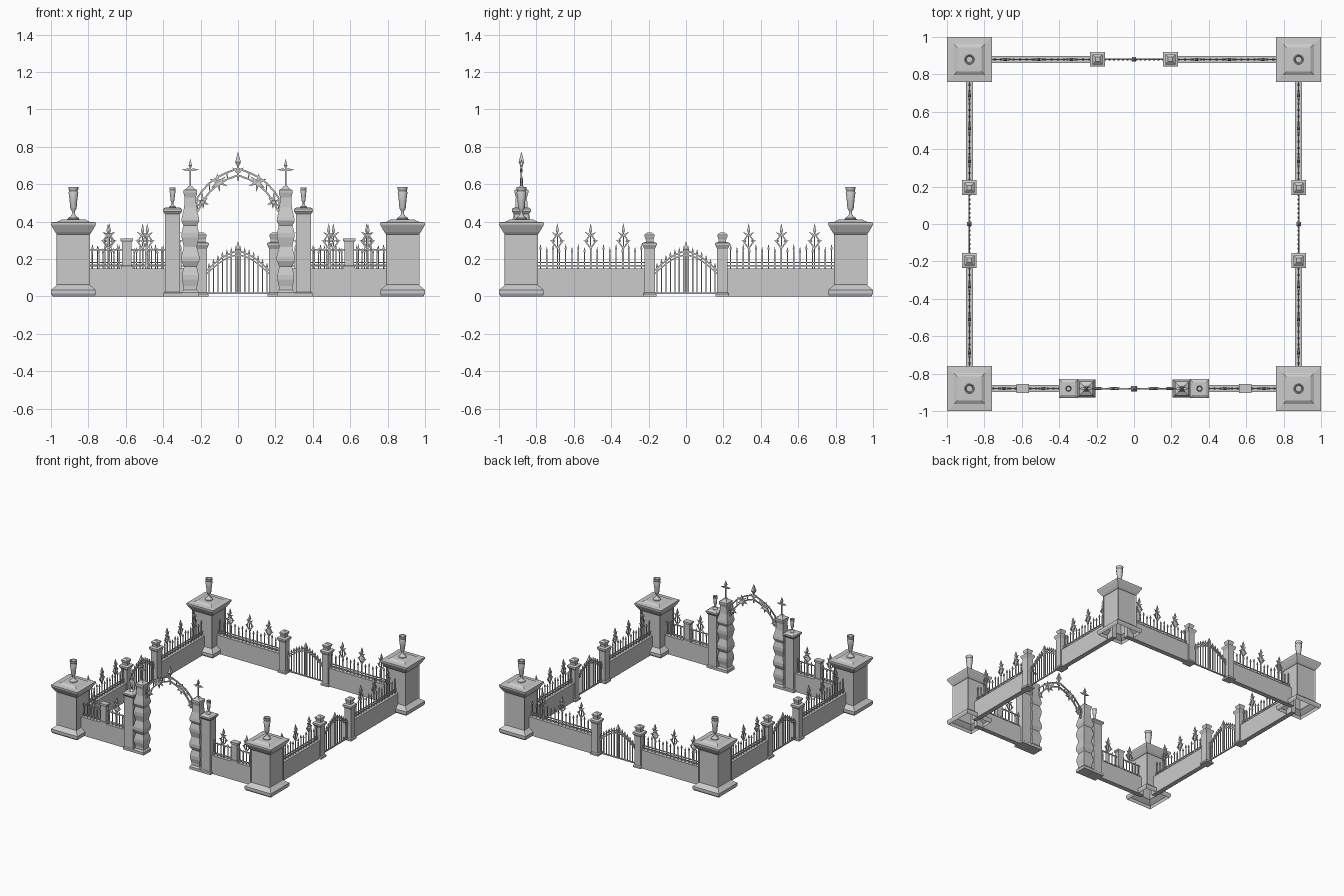
import bpy, bmesh, math
from mathutils import Vector, Matrix

if "Cube" in bpy.data.objects:
    bpy.data.objects.remove(bpy.data.objects["Cube"])

E = 0.88  # distance of each fence line from the centre


def finish(bm, name, smooth=False):
    bmesh.ops.recalc_face_normals(bm, faces=bm.faces[:])
    me = bpy.data.meshes.new(name)
    bm.to_mesh(me)
    bm.free()
    ob = bpy.data.objects.new(name, me)
    bpy.context.collection.objects.link(ob)
    if smooth:
        for p in me.polygons:
            p.use_smooth = True
        me.set_sharp_from_angle(angle=math.radians(35))
    return ob


def copy(ob, name, loc=(0, 0, 0), rot=0, scale=1):
    o = bpy.data.objects.new(name, ob.data)
    o.location, o.rotation_euler, o.scale = loc, (0, 0, rot), (scale,) * 3
    bpy.context.collection.objects.link(o)
    return o


def stack(bm, prof, cx=0, cy=0, n=4, sy=1, cap_bottom=True):
    """Rings of (half width, z); four sides gives a square pier."""
    k = math.sqrt(2) if n == 4 else 1
    rings = []
    for r, z in prof:
        rings.append([bm.verts.new((cx + k * r * math.cos(math.pi / 4 + 2 * math.pi * i / n),
                                    cy + sy * k * r * math.sin(math.pi / 4 + 2 * math.pi * i / n), z))
                      for i in range(n)])
    bands = []
    for a, b in zip(rings, rings[1:]):
        bands.append([bm.faces.new((a[i], a[(i + 1) % n], b[(i + 1) % n], b[i])) for i in range(n)])
    bm.faces.new(rings[-1])
    if cap_bottom:
        bm.faces.new(rings[0][::-1])
    return bands


def box(bm, x0, x1, y0, y1, z0, z1):
    m = Matrix.Translation(((x0 + x1) / 2, (y0 + y1) / 2, (z0 + z1) / 2)) @ \
        Matrix.Diagonal((abs(x1 - x0), y1 - y0, z1 - z0, 1))
    bmesh.ops.create_cube(bm, size=1, matrix=m)


def rod(bm, p, q, w=0.006, prof=((0, 1), (1, 1))):
    """Square rod from p to q in the fence plane (x, z), width varied by prof."""
    a, b = Vector((p[0], -E, p[1])), Vector((q[0], -E, q[1]))
    s = (b - a).normalized().cross(Vector((0, 1, 0)))
    t = Vector((0, 1, 0))
    rings = []
    for f, k in prof:
        c, h = a.lerp(b, f), w * k / 2
        rings.append([bm.verts.new(c + s * h * i + t * h * j)
                      for i, j in ((-1, -1), (1, -1), (1, 1), (-1, 1))])
    for r0, r1 in zip(rings, rings[1:]):
        for i in range(4):
            bm.faces.new((r0[i], r0[(i + 1) % 4], r1[(i + 1) % 4], r1[i]))
    bm.faces.new(rings[0][::-1])
    bm.faces.new(rings[-1])


def spear(bm, p, q, w=0.014):
    rod(bm, p, q, w, ((0, 0.3), (0.3, 1), (1, 0.05)))


def path(bm, pts, w=0.006):
    for p, q in zip(pts, pts[1:]):
        rod(bm, p, q, w)


def picket(bm, x, z0, z1, tip=0.035):
    rod(bm, (x, z0), (x, z1 - tip))
    spear(bm, (x, z1 - tip), (x, z1), 0.011)


def ornament(bm, x):
    # diamond frame with side leaves and a tall spike
    c, w, h = 0.295, 0.028, 0.038
    path(bm, [(x, c - h), (x + w, c), (x, c + h), (x - w, c), (x, c - h)], 0.007)
    rod(bm, (x, 0.15), (x, 0.35))
    spear(bm, (x, 0.335), (x, 0.39), 0.017)
    for s in (-1, 1):
        spear(bm, (x, c + h - 0.01), (x + s * 0.03, c + h + 0.012), 0.011)
        spear(bm, (x + s * 0.012, c), (x + s * 0.04, c + 0.004), 0.012)


def railing(bm, x0, x1, n, rails, top=0.28):
    for z in rails:
        rod(bm, (x0, z), (x1, z), 0.007)
    for i in range(n):
        picket(bm, x0 + (x1 - x0) * (i + 0.5) / n, 0.15, top - 0.015 * (i % 2))


# corner piers with recessed panels
bm = bmesh.new()
bands = stack(bm, [(0.112, 0), (0.12, 0.015), (0.12, 0.035), (0.095, 0.055), (0.09, 0.06), (0.09, 0.335),
                   (0.098, 0.345), (0.118, 0.38), (0.12, 0.385), (0.12, 0.396), (0.083, 0.4),
                   (0.064, 0.412), (0.03, 0.413)], cap_bottom=False)
bmesh.ops.inset_individual(bm, faces=bands[4], thickness=0.02)
bmesh.ops.inset_individual(bm, faces=bands[4], thickness=0.004, depth=-0.006)
pier = finish(bm, "corner_pier_1")

# urn finials
bm = bmesh.new()
stack(bm, [(0.03, 0), (0.03, 0.008), (0.018, 0.016), (0.008, 0.03), (0.008, 0.045), (0.015, 0.055), (0.018, 0.065),
           (0.021, 0.1), (0.027, 0.145), (0.023, 0.153), (0.028, 0.165), (0.028, 0.174), (0.022, 0.174),
           (0.017, 0.145)], n=12)
urn = finish(bm, "corner_urn_1", True)
spots = [(-E, -E), (E, -E), (E, E), (-E, E)]
for i, (x, y) in enumerate(spots):
    if i == 0:
        pier.location, urn.location = (x, y, 0), (x, y, 0.411)
    else:
        copy(pier, f"corner_pier_{i + 1}", (x, y, 0))
        copy(urn, f"corner_urn_{i + 1}", (x, y, 0.411))

# one gated side: low walls, gate posts, railings and an arched gate
wall, posts, rail, gate = (bmesh.new() for _ in range(4))
for s in (-1, 1):
    box(wall, s * 0.2, s * 0.82, -E - 0.019, -E + 0.019, 0, 0.15)
    stack(posts, [(0.036, 0), (0.036, 0.014), (0.028, 0.02), (0.028, 0.255), (0.039, 0.275), (0.039, 0.286),
                  (0.02, 0.292), (0.02, 0.305), (0.027, 0.322), (0.027, 0.33), (0.012, 0.342)], s * 0.195, -E)
    railing(rail, s * 0.222, s * 0.795, 17, (0.165, 0.182))
    for x in (0.335, 0.51, 0.688):
        ornament(rail, s * x)


def crown(x, z=0.24):
    return z - 0.1 * (abs(x) / 0.165) ** 1.7


xs = [-0.165 + 0.33 * i / 12 for i in range(13)]
path(gate, [(x, crown(x)) for x in xs], 0.008)
path(gate, [(x, crown(x, 0.222)) for x in xs], 0.007)
rod(gate, (-0.165, 0.018), (0.165, 0.018), 0.009)
for i in range(14):
    x = -0.155 + 0.31 * i / 13
    picket(gate, x, 0.018, crown(x) + 0.03, 0.03)
rod(gate, (0, 0.018), (0, 0.25), 0.01)
spear(gate, (0, 0.235), (0, 0.295), 0.024)

for b, name in ((wall, "low_wall"), (posts, "gate_posts"), (rail, "railing"), (gate, "arched_gate")):
    ob = finish(b, name + "_right")
    ob.rotation_euler.z = math.pi / 2
    copy(ob, name + "_back", rot=math.pi)
    copy(ob, name + "_left", rot=-math.pi / 2)

# front side: walls, short posts, railings, piers and carved columns
wall, posts, rail, piers, cols, cross = (bmesh.new() for _ in range(6))
for s in (-1, 1):
    box(wall, s * 0.34, s * 0.82, -E - 0.019, -E + 0.019, 0, 0.15)
    stack(posts, [(0.031, 0.15), (0.031, 0.162), (0.026, 0.166), (0.026, 0.29), (0.033, 0.298), (0.033, 0.31)],
          s * 0.595, -E, sy=0.72)
    railing(rail, s * 0.62, s * 0.795, 6, (0.168, 0.25), 0.275)
    railing(rail, s * 0.385, s * 0.57, 6, (0.168, 0.25), 0.275)
    for x in (0.695, 0.485):
        ornament(rail, s * x)
    stack(piers, [(0.047, 0), (0.047, 0.018), (0.04, 0.024), (0.04, 0.44), (0.051, 0.455), (0.051, 0.468),
                  (0.035, 0.477)], s * 0.35, -E)
    stack(cols, [(0.047, 0), (0.047, 0.022), (0.037, 0.035), (0.037, 0.055), (0.045, 0.09), (0.045, 0.115),
                 (0.034, 0.16), (0.048, 0.19), (0.048, 0.215), (0.035, 0.265), (0.046, 0.315), (0.046, 0.34),
                 (0.037, 0.38), (0.048, 0.405), (0.045, 0.425), (0.033, 0.475), (0.03, 0.53), (0.037, 0.555),
                 (0.037, 0.568), (0.018, 0.578), (0.01, 0.592)], s * 0.255, -E)
    c = s * 0.255
    rod(cross, (c, 0.58), (c, 0.70), 0.009)
    spear(cross, (c, 0.685), (c, 0.735), 0.018)
    for t in (-1, 1):
        spear(cross, (c, 0.678), (c + t * 0.046, 0.678), 0.014)
    copy(urn, "pier_urn_" + ("left", "right")[s > 0], (s * 0.35, -E, 0.475), scale=0.62)
for b, name in ((wall, "low_wall_front"), (posts, "short_posts_front"), (rail, "railing_front"),
                (piers, "entrance_piers"), (cols, "carved_columns"), (cross, "cross_finials")):
    finish(b, name)

# pointed entrance arch: two curved rails, ties, star rosettes and a spear
arch = bmesh.new()
outer = [(0.222, 0.52), (0.195, 0.56), (0.155, 0.605), (0.11, 0.637), (0.06, 0.662), (0, 0.685)]
inner = [(0.215, 0.455), (0.185, 0.515), (0.15, 0.56), (0.105, 0.6), (0.055, 0.628), (0, 0.648)]
for s in (-1, 1):
    for pts in (outer, inner):
        path(arch, [(s * x, z) for x, z in pts], 0.009)
    for (x0, z0), (x1, z1) in zip(outer, inner):
        rod(arch, (s * x0, z0), (s * x1, z1))
    for cx, cz, r in ((0.105, 0.61, 0.05), (0.19, 0.505, 0.035)):
        for i in range(6):
            a = math.pi * (i / 3 + 0.12)
            spear(arch, (s * cx, cz), (s * (cx + r * math.cos(a)), cz + r * math.sin(a)), 0.016)
    spear(arch, (0, 0.66), (s * 0.03, 0.69), 0.013)
rod(arch, (0, 0.62), (0, 0.715), 0.009)
spear(arch, (0, 0.695), (0, 0.772), 0.03)
finish(arch, "entrance_arch")
